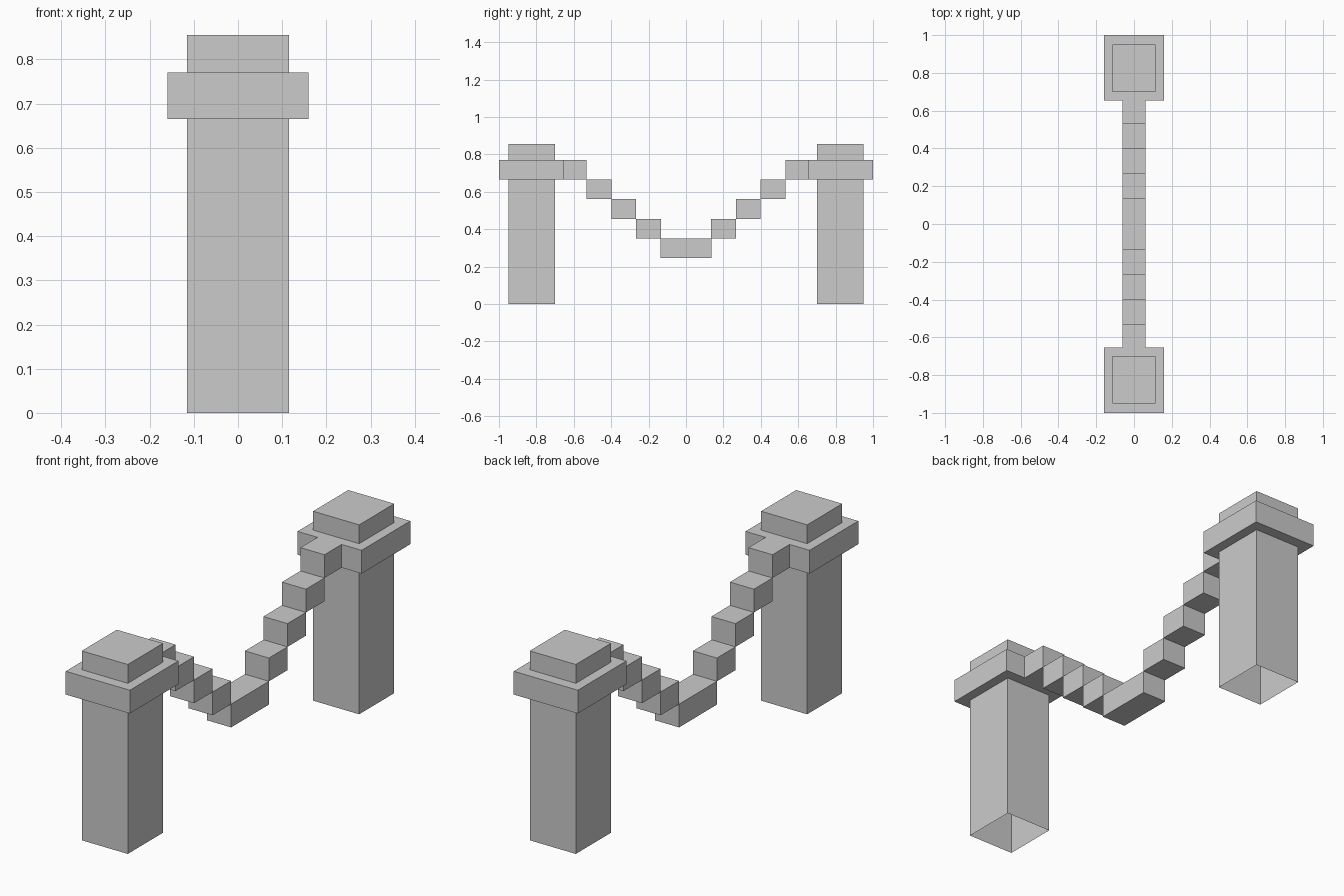
import bpy
import bmesh

if "Cube" in bpy.data.objects:
    bpy.data.objects.remove(bpy.data.objects["Cube"])


def box(name, x, y, z, open_bottom=False):
    """Axis-aligned box from (min, max) ranges."""
    bm = bmesh.new()
    bmesh.ops.create_cube(bm, size=1)
    for v in bm.verts:
        v.co = [r[0] if c < 0 else r[1] for c, r in zip(v.co, (x, y, z))]
    bm.normal_update()
    if open_bottom:
        down = [f for f in bm.faces if f.normal.z < -0.5]
        bmesh.ops.delete(bm, geom=down, context='FACES_ONLY')
    mesh = bpy.data.meshes.new(name)
    bm.to_mesh(mesh)
    bm.free()
    obj = bpy.data.objects.new(name, mesh)
    bpy.context.collection.objects.link(obj)
    return obj


STEP_Y, STEP_Z, LOW = 0.132, 0.105, 0.245
CHAIN_X = (-0.06, 0.06)

for side, label in ((-1, "front"), (1, "back")):
    def span(a, b):
        return tuple(sorted((side * a, side * b)))

    # Post with open underside, and the collar around it
    box(label + "_post", (-0.115, 0.115), span(0.70, 0.95), (0, 0.855), True)
    box(label + "_collar", (-0.16, 0.16), span(0.653, 1.0), (0.665, 0.77))

    # Stepped chain links rising to the collar
    for i in range(1, 5):
        y0 = 0.135 + (i - 1) * STEP_Y
        y1 = y0 + STEP_Y if i < 4 else 0.655
        z0 = LOW + i * STEP_Z
        box(f"{label}_link_{i}", CHAIN_X, span(y0, y1), (z0, z0 + STEP_Z))

# Lowest link in the middle
box("middle_link", CHAIN_X, (-0.135, 0.135), (LOW, LOW + STEP_Z))
